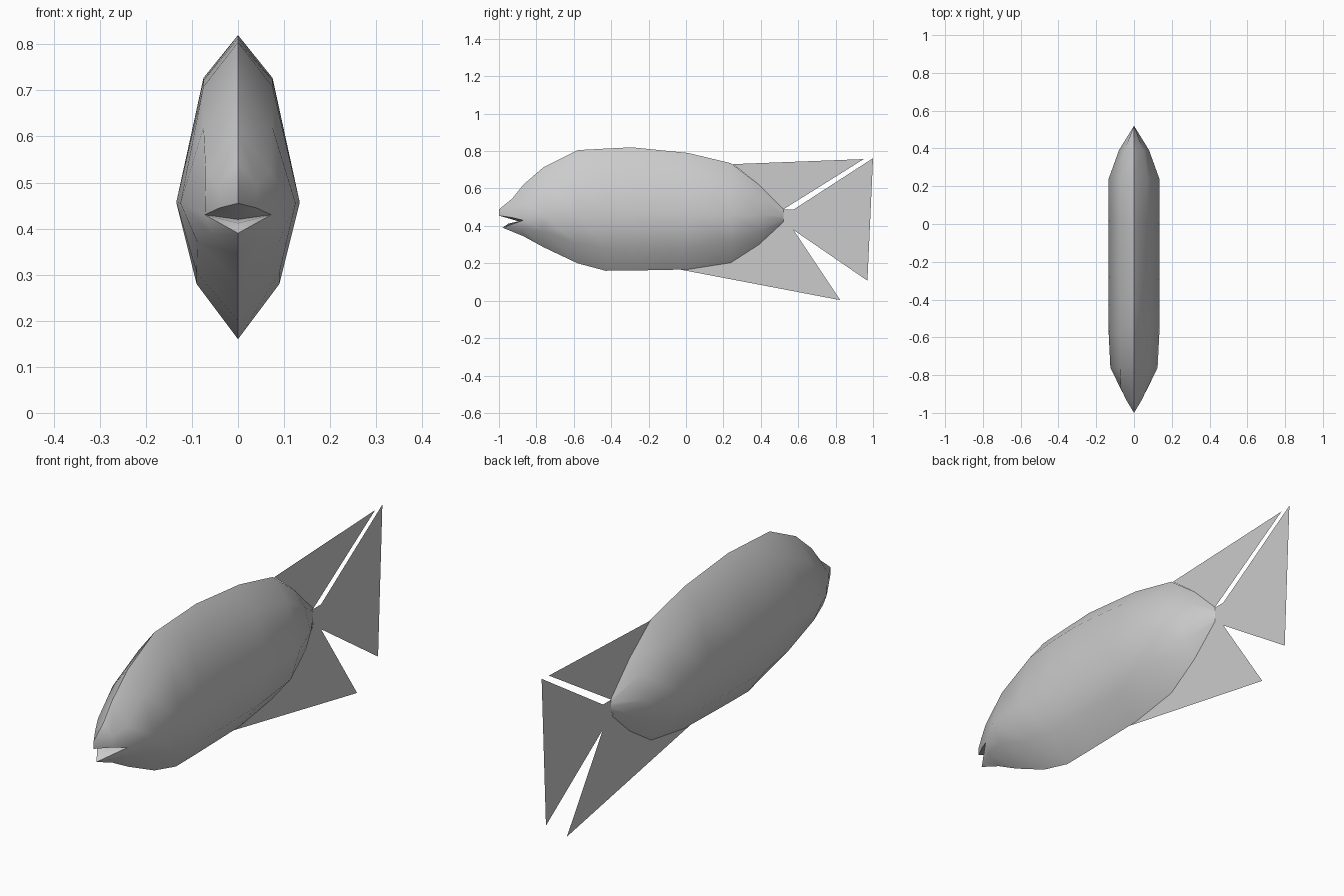
import bpy
import bmesh
import math

if "Cube" in bpy.data.objects:
    bpy.data.objects.remove(bpy.data.objects["Cube"])

grey = bpy.data.materials.new("soft_grey")
grey.diffuse_color = (0.6, 0.6, 0.6, 1)
grey.use_nodes = True
grey.node_tree.nodes["Principled BSDF"].inputs["Base Color"].default_value = grey.diffuse_color


def finish(name, bm):
    mesh = bpy.data.meshes.new(name)
    bm.to_mesh(mesh)
    bm.free()
    obj = bpy.data.objects.new(name, mesh)
    bpy.context.collection.objects.link(obj)
    mesh.materials.append(grey)
    return obj


# Body stations: y, top z, shoulder x/z, side x/z, lower x/z, belly z
stations = [
    (-0.87, 0.62, 0.070, 0.520, 0.072, 0.430, 0.055, 0.385, 0.345),
    (-0.76, 0.715, 0.075, 0.620, 0.125, 0.455, 0.088, 0.370, 0.285),
    (-0.58, 0.805, 0.075, 0.708, 0.134, 0.457, 0.090, 0.305, 0.200),
    (-0.43, 0.813, 0.075, 0.722, 0.134, 0.457, 0.090, 0.280, 0.160),
    (-0.29, 0.82, 0.075, 0.727, 0.134, 0.457, 0.090, 0.280, 0.161),
    (0.01, 0.79, 0.075, 0.700, 0.134, 0.457, 0.090, 0.283, 0.167),
    (0.24, 0.735, 0.073, 0.645, 0.134, 0.457, 0.088, 0.310, 0.203),
    (0.39, 0.62, 0.050, 0.560, 0.080, 0.457, 0.055, 0.370, 0.300),
    (0.52, 0.49, 0.0, 0.475, 0.0, 0.455, 0.0, 0.435, 0.420),
]

bm = bmesh.new()
rings = []
for y, top, sx, sz, mx, mz, lx, lz, belly in stations:
    half = [(sx, sz), (mx, mz), (lx, lz)]
    section = [(0, top)] + half + [(0, belly)] + [(-x, z) for x, z in reversed(half)]
    rings.append([bm.verts.new((x, y, z)) for x, z in section])
for a, b in zip(rings, rings[1:]):
    for i in range(8):
        j = (i + 1) % 8
        bm.faces.new((a[i], a[j], b[j], b[i]))

# Snout, open mouth and lower jaw in front of the first ring
first = rings[0]
brow = bm.verts.new((0, -0.93, 0.545))
nose_top = bm.verts.new((0, -1.0, 0.488))
nose_low = bm.verts.new((0, -1.0, 0.455))
throat = bm.verts.new((0, -0.88, 0.42))
lip = bm.verts.new((0, -0.95, 0.412))
chin = bm.verts.new((0, -0.98, 0.39))
for side in (1, -1):
    shoulder, cheek, lower = (first[side * k] for k in (1, 2, 3))
    cheek_front = bm.verts.new((side * 0.04, -0.93, 0.445))
    brow_front = bm.verts.new((side * 0.042, -0.93, 0.495))
    for face in ((first[0], shoulder, brow_front, brow),
                 (shoulder, cheek, cheek_front, brow_front),
                 (brow, brow_front, nose_top),
                 (brow_front, cheek_front, nose_low, nose_top),
                 (cheek_front, cheek, throat),
                 (cheek_front, throat, nose_low),
                 (throat, cheek, lip),
                 (lip, cheek, chin),
                 (cheek, lower, chin),
                 (lower, first[4], chin)):
        bm.faces.new(face)

# Close the knife edge at the tail root
bmesh.ops.remove_doubles(bm, verts=bm.verts[:], dist=0.0005)
bmesh.ops.recalc_face_normals(bm, faces=bm.faces[:])
body = finish("body", bm)
bpy.context.view_layer.objects.active = body
body.select_set(True)
bpy.ops.object.shade_smooth_by_angle(angle=math.radians(50))

# Flat fins on the centre plane, as (y, z) outlines
fins = {
    "dorsal_fin": [(0.25, 0.73), (0.95, 0.757), (0.52, 0.488), (0.39, 0.62)],
    "tail_fin": [(0.51, 0.487), (0.575, 0.487), (1.0, 0.762), (0.97, 0.107),
                 (0.575, 0.378), (0.50, 0.42)],
    "anal_fin": [(-0.03, 0.166), (0.825, 0.003), (0.575, 0.378), (0.52, 0.42),
                 (0.39, 0.30), (0.24, 0.203)],
}
for name, outline in fins.items():
    bm = bmesh.new()
    face = bm.faces.new([bm.verts.new((0, y, z)) for y, z in outline])
    bmesh.ops.triangulate(bm, faces=[face])
    finish(name, bm)
